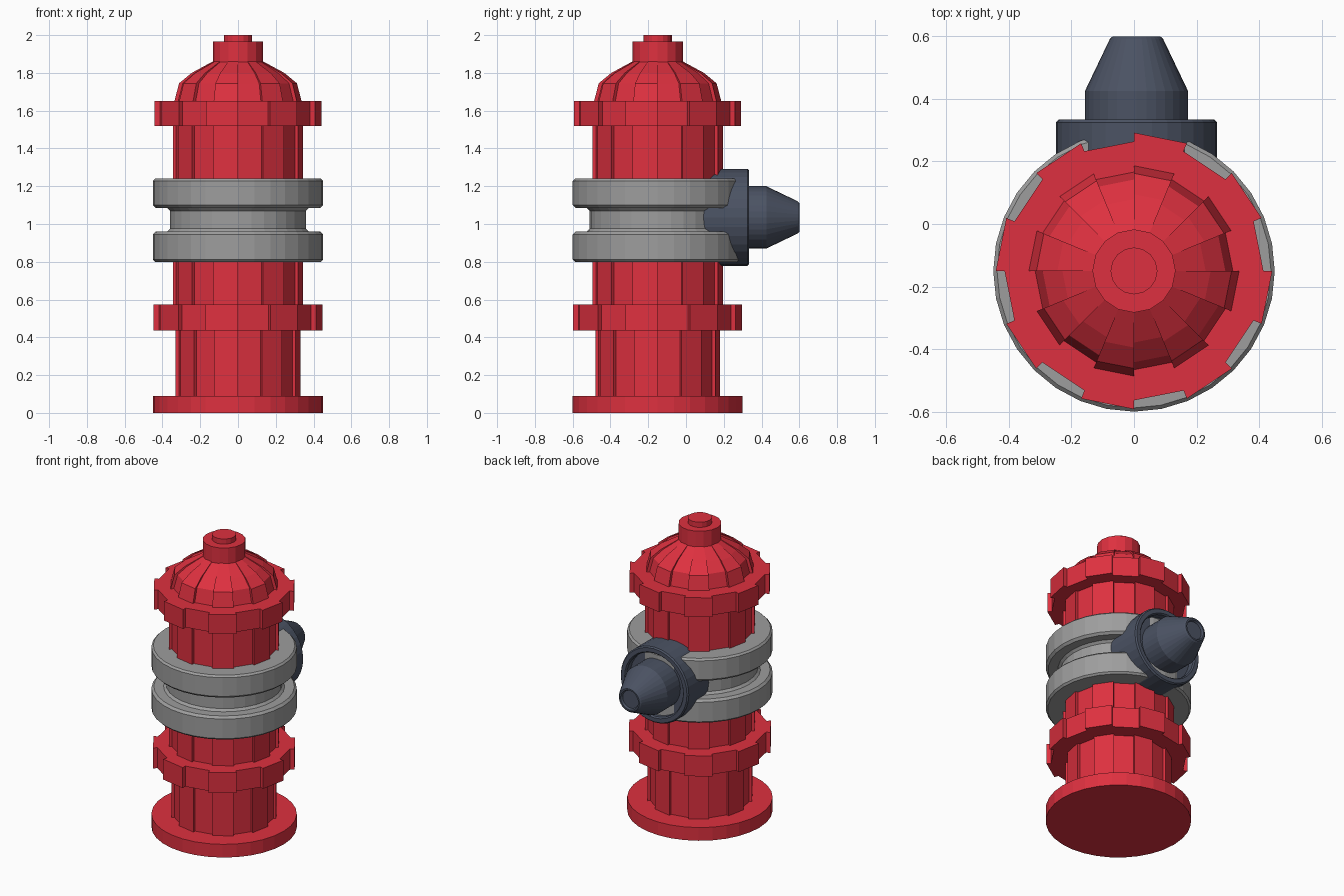
import bpy, bmesh, math
from mathutils import Matrix, Vector

if "Cube" in bpy.data.objects:
    bpy.data.objects.remove(bpy.data.objects["Cube"])


def material(name, rgb):
    m = bpy.data.materials.new(name)
    m.diffuse_color = (*rgb, 1)
    m.use_nodes = True
    m.node_tree.nodes["Principled BSDF"].inputs["Base Color"].default_value = m.diffuse_color
    return m


RED = material("hydrant_red", (0.73, 0.03, 0.05))
GREY = material("band_grey", (0.34, 0.34, 0.34))
SLATE = material("nozzle_slate", (0.07, 0.085, 0.125))
AXIS = Matrix.Translation((0, -0.15, 0))


def loft(name, loops, mat, matrix):
    """Skin a stack of equal-sized loops and cap both ends."""
    bm = bmesh.new()
    rings = [[bm.verts.new(matrix @ Vector(p)) for p in loop] for loop in loops]
    n = len(rings[0])
    for a, b in zip(rings, rings[1:]):
        for i in range(n):
            j = (i + 1) % n
            bm.faces.new((a[i], a[j], b[j], b[i]))
    bm.faces.new(rings[0][::-1])
    bm.faces.new(rings[-1])
    bmesh.ops.recalc_face_normals(bm, faces=bm.faces)
    mesh = bpy.data.meshes.new(name)
    bm.to_mesh(mesh)
    bm.free()
    mesh.materials.append(mat)
    ob = bpy.data.objects.new(name, mesh)
    bpy.context.collection.objects.link(ob)
    return ob


def lathe(name, profile, mat, sides=32, matrix=AXIS):
    """Plain turned part, profile of (radius, height)."""
    loops = [[(r * math.cos(2 * math.pi * i / sides),
               r * math.sin(2 * math.pi * i / sides), z) for i in range(sides)]
             for r, z in profile]
    return loft(name, loops, mat, matrix)


def toothed(name, profile, mat, matrix=AXIS):
    """Turned part whose 16 sectors alternate; profile of (radius, height, step)."""
    loops = []
    for r, z, step in profile:
        loop = []
        for k in range(16):
            rad = r - step if k % 2 == 0 else r   # raised sectors end at 0, 45, 90...
            for a in (k, k + 1):
                t = math.radians(22.5 * a)
                loop.append((rad * math.cos(t), rad * math.sin(t), z))
        loops.append(loop)
    return loft(name, loops, mat, matrix)


# Red body, bottom to top
lathe("base_plate", [(0.45, 0), (0.45, 0.09)], RED)
toothed("lower_barrel", [(0.33, 0.085, 0.018), (0.33, 0.44, 0.018)], RED)
toothed("lower_flange", [(0.447, 0.435, 0.028), (0.447, 0.575, 0.028)], RED)
toothed("upper_barrel", [(0.345, 0.57, 0.018), (0.345, 1.53, 0.018)], RED)
toothed("upper_flange", [(0.442, 1.52, 0.028), (0.442, 1.652, 0.028)], RED)
toothed("dome", [(0.338, 1.645, 0.02), (0.312, 1.745, 0.02),
                 (0.245, 1.80, 0.016), (0.125, 1.865, 0.004)], RED)
lathe("cap", [(0.133, 1.855), (0.133, 1.965)], RED, 16)
lathe("cap_nut", [(0.075, 1.96), (0.075, 2.0)], RED, 16)

# Grey double band with a groove between
lathe("grey_band", [(0.33, 0.80), (0.438, 0.80), (0.45, 0.812), (0.45, 0.945),
                    (0.435, 0.96), (0.375, 0.96), (0.36, 0.975),
                    (0.36, 1.07), (0.375, 1.085), (0.435, 1.085),
                    (0.45, 1.10), (0.45, 1.228), (0.438, 1.24), (0.33, 1.24)], GREY)

# Nozzle facing the back: heights along +y
BACK = Matrix.Translation((0.008, 0, 1.035)) @ Matrix.Rotation(-math.pi / 2, 4, 'X')
lathe("nozzle_collar", [(0.257, 0.0), (0.257, 0.325), (0.249, 0.334), (0.222, 0.334),
                        (0.214, 0.325), (0.214, 0.285)], SLATE, 32, BACK)
lathe("nozzle_cone", [(0.165, 0.2), (0.165, 0.425), (0.085, 0.592), (0.076, 0.6),
                      (0.066, 0.6), (0.06, 0.585)], SLATE, 32, BACK)
